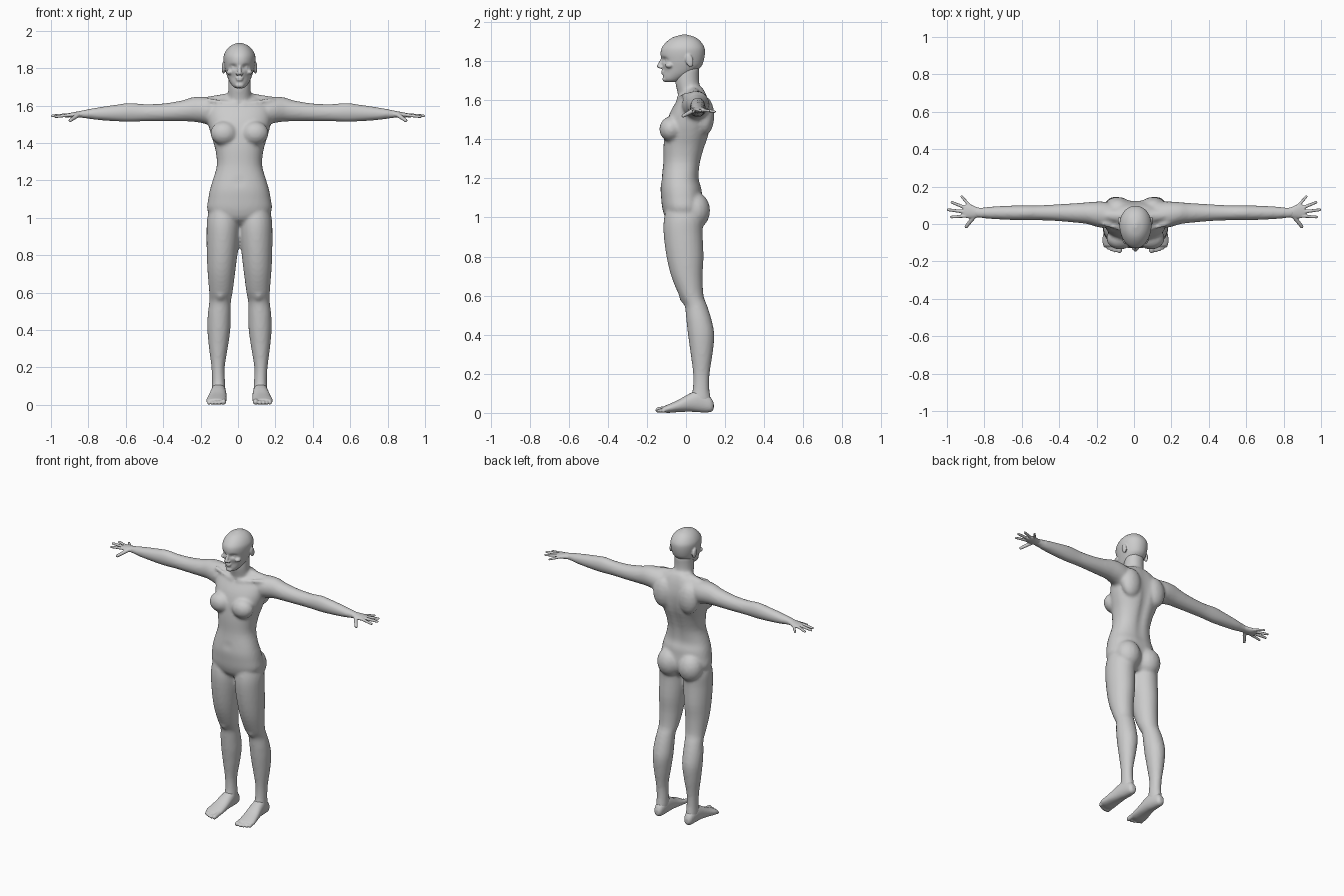
import bpy, bmesh, math
from mathutils import Matrix, Vector

CX = 0.008  # trunk, head and legs sit slightly off the arm-span centre


def skin(bm, rings):
    """Join rings of points into a closed tube."""
    rings = [[bm.verts.new(p) for p in r] for r in rings]
    n = len(rings[0])
    for r, q in zip(rings, rings[1:]):
        for k in range(n):
            bm.faces.new((r[k], r[(k + 1) % n], q[(k + 1) % n], q[k]))
    bm.faces.new(rings[0][::-1])
    bm.faces.new(rings[-1])


def loft(bm, axis, stations, side=1, n=28, e=1.0, steps=3):
    """Smooth skin through rings (t, a0, a1, b0, b1) along one axis."""
    def spline(i, u):
        p = [stations[min(max(i + k, 0), len(stations) - 1)] for k in (-1, 0, 1, 2)]
        return [0.5 * (2 * b + (c - a) * u + (2 * a - 5 * b + 4 * c - d) * u * u
                       + (3 * b - a - 3 * c + d) * u ** 3) for a, b, c, d in zip(*p)]
    rows = [spline(i, k / steps) for i in range(len(stations) - 1) for k in range(steps)]
    rows.append(stations[-1])
    power = lambda v: math.copysign(abs(v) ** e, v)
    rings = []
    for t, a0, a1, b0, b1 in rows:
        ring = []
        for k in range(n):
            w = 2 * math.pi * (k + 0.5) / n
            a = (a0 + a1) / 2 + (a1 - a0) / 2 * power(math.cos(w))
            b = (b0 + b1) / 2 + (b1 - b0) / 2 * power(math.sin(w))
            x, y, z = {'x': (t, a, b), 'y': (a, t, b), 'z': (a, b, t)}[axis]
            ring.append((x * side, y, z))
        rings.append(ring)
    skin(bm, rings)


def turned(bm, profile, matrix, n=14):
    """Spin a (radius, height) profile and place it."""
    angles = [2 * math.pi * k / n for k in range(n)]
    skin(bm, [[matrix @ Vector((r * math.cos(w), r * math.sin(w), h)) for w in angles]
              for r, h in profile])


def ball(bm, c, r, tilt=0):
    arc = [math.pi * (k / 10 - 0.5) for k in range(11)]
    m = Matrix.Translation(c) @ Matrix.Rotation(tilt, 4, 'X') @ Matrix.Diagonal((*r, 1))
    turned(bm, [(max(math.cos(a), 0.04), math.sin(a)) for a in arc], m, 18)


def tube(bm, p, q, r0, r1, side=1):
    """Tapered round-ended rod."""
    p, q = Vector((p[0] * side, *p[1:])), Vector((q[0] * side, *q[1:]))
    arc = [math.pi / 2 * k / 4 for k in range(5)]
    prof = [(r0 * max(math.sin(a), 0.1), -r0 * math.cos(a)) for a in arc]
    prof += [(r1 * max(math.cos(a), 0.1), (q - p).length + r1 * math.sin(a)) for a in arc]
    turned(bm, prof, Matrix.Translation(p) @ (q - p).to_track_quat('Z', 'Y').to_matrix().to_4x4())


def dent(bm, c, s, depth):
    """Push the surface along y with a soft falloff."""
    for v in bm.verts:
        if (v.co.y - 0.01) * c[1] > 0:
            d = ((v.co.x - c[0]) / s[0]) ** 2 + ((v.co.z - c[2]) / s[1]) ** 2
            v.co.y += depth * math.exp(-d)


def finish(name, bm, voxel, smooth, shift=0):
    """Fuse the pieces into one soft surface."""
    me = bpy.data.meshes.new(name)
    bm.to_mesh(me)
    bm.free()
    me.transform(Matrix.Translation((shift, 0, 0)))
    ob = bpy.data.objects.new(name, me)
    bpy.context.collection.objects.link(ob)
    rm = ob.modifiers.new("fuse", 'REMESH')
    rm.mode = 'VOXEL'
    rm.voxel_size = voxel
    rm.use_smooth_shade = True
    sm = ob.modifiers.new("soften", 'SMOOTH')
    sm.factor, sm.iterations = 0.5, smooth


# trunk: (z, front y, back y, half width)
body = bmesh.new()
trunk = [(0.955, -0.05, 0.05, 0.05), (0.99, -0.10, 0.075, 0.13), (1.04, -0.12, 0.09, 0.172),
         (1.10, -0.127, 0.085, 0.167), (1.15, -0.13, 0.08, 0.158), (1.20, -0.125, 0.067, 0.143),
         (1.28, -0.116, 0.075, 0.121), (1.36, -0.115, 0.098, 0.128), (1.42, -0.11, 0.118, 0.145),
         (1.48, -0.10, 0.128, 0.162), (1.54, -0.08, 0.128, 0.17), (1.60, -0.045, 0.115, 0.16),
         (1.64, -0.015, 0.10, 0.11), (1.665, 0.0, 0.085, 0.06)]
loft(body, 'z', [(z, -w, w, f, b) for z, f, b, w in trunk], n=48, e=0.88)
dent(body, (0, 1, 1.40), (0.025, 0.2), -0.014)
dent(body, (0, -1, 1.19), (0.014, 0.014), 0.01)
# neck
loft(body, 'z', [(1.58, -0.08, 0.08, -0.035, 0.10), (1.64, -0.064, 0.064, -0.044, 0.08),
                 (1.70, -0.06, 0.06, -0.056, 0.067), (1.77, -0.06, 0.06, -0.05, 0.07)])

# legs: (z, inner x, outer x, front y, back y)
legs = [(1.09, 0.04, 0.145, -0.09, 0.06), (1.0, 0.006, 0.172, -0.112, 0.085),
        (0.92, 0.003, 0.176, -0.115, 0.085), (0.80, 0.012, 0.175, -0.10, 0.09),
        (0.70, 0.024, 0.170, -0.076, 0.085), (0.60, 0.037, 0.162, -0.035, 0.09),
        (0.55, 0.046, 0.162, -0.007, 0.108), (0.48, 0.047, 0.17, 0.001, 0.13),
        (0.40, 0.049, 0.172, 0.01, 0.145), (0.30, 0.063, 0.163, 0.024, 0.136),
        (0.20, 0.079, 0.150, 0.036, 0.121), (0.12, 0.077, 0.147, 0.034, 0.12),
        (0.07, 0.075, 0.148, 0.02, 0.128), (0.03, 0.08, 0.143, 0.03, 0.13)]
# arms: (x, front y, back y, bottom z, top z)
arms = [(0.08, 0.01, 0.10, 1.54, 1.63), (0.15, -0.02, 0.118, 1.50, 1.645),
        (0.20, -0.015, 0.12, 1.508, 1.648), (0.25, 0.0, 0.116, 1.514, 1.643),
        (0.30, 0.006, 0.112, 1.515, 1.627), (0.40, 0.015, 0.106, 1.515, 1.611),
        (0.50, 0.02, 0.10, 1.515, 1.608), (0.58, 0.02, 0.10, 1.512, 1.614),
        (0.65, 0.021, 0.099, 1.515, 1.605), (0.75, 0.026, 0.094, 1.522, 1.59),
        (0.82, 0.032, 0.088, 1.532, 1.577), (0.86, 0.035, 0.092, 1.535, 1.568)]
for s in (-1, 1):
    ball(body, (s * 0.083, -0.077, 1.452), (0.073, 0.06, 0.064))           # breasts
    ball(body, (s * 0.078, 0.045, 1.035), (0.083, 0.079, 0.095))           # buttocks
    ball(body, (s * 0.095, 0.095, 1.52), (0.07, 0.05, 0.10))               # shoulder blades
    ball(body, (s * 0.102, 0.0, 0.60), (0.03, 0.036, 0.045))               # kneecaps
    tube(body, (0.05, 0.04, 1.633), (0.2, 0.05, 1.608), 0.035, 0.034, s)   # trapezius
    tube(body, (0.02, -0.04, 1.605), (0.17, 0.0, 1.63), 0.011, 0.011, s)   # collarbones
    loft(body, 'z', legs, s)
    # arms stay centred on x = 0, so undo the trunk shift
    loft(body, 'x', [(t - s * CX, *r) for t, *r in arms], s)
finish("body", body, 0.01, 4, CX)

# hands: palm plus (base x, base y, tip x, tip y, tip z, radius) for each finger
fingers = [(0.855, 0.04, 0.897, -0.014, 1.52, 0.011), (0.90, 0.043, 0.977, 0.037, 1.54, 0.0085),
           (0.905, 0.065, 0.993, 0.076, 1.545, 0.009), (0.90, 0.086, 0.974, 0.116, 1.545, 0.0085),
           (0.88, 0.100, 0.922, 0.147, 1.541, 0.008)]
for name, s in (("left_hand", 1), ("right_hand", -1)):
    hand = bmesh.new()
    loft(hand, 'x', [(0.815, 0.037, 0.084, 1.536, 1.573), (0.845, 0.033, 0.092, 1.535, 1.57),
                     (0.875, 0.03, 0.105, 1.534, 1.565), (0.90, 0.033, 0.105, 1.537, 1.56),
                     (0.915, 0.045, 0.092, 1.541, 1.557)], s)
    for bx, by, tx, ty, tz, r in fingers:
        tube(hand, (bx, by, 1.549), (tx, ty, tz), r * 1.1, r * 0.85, s)
    finish(name, hand, 0.004, 1)

# feet: (y, inner x, outer x, bottom z, top z)
sole = [(0.142, 0.098, 0.125, 0.02, 0.05), (0.125, 0.084, 0.14, 0.004, 0.08),
        (0.07, 0.074, 0.15, 0.003, 0.115), (0.02, 0.07, 0.158, 0.006, 0.10),
        (-0.04, 0.069, 0.17, 0.004, 0.066), (-0.09, 0.07, 0.178, 0.0, 0.044),
        (-0.118, 0.076, 0.17, 0.003, 0.032)]
toes = [(0.086, -0.141, 0.015), (0.109, -0.142, 0.0105), (0.128, -0.136, 0.0105),
        (0.146, -0.127, 0.010), (0.163, -0.116, 0.010)]
for name, s in (("left_foot", 1), ("right_foot", -1)):
    foot = bmesh.new()
    loft(foot, 'y', sole, s, e=0.9)
    for x, y, r in toes:
        tube(foot, (x, -0.09, 0.022), (x, y, r), r, r, s)
    finish(name, foot, 0.005, 1, CX)

# head: (z, front y, back y, half width), then carved eye sockets and cheeks
head = bmesh.new()
skull = [(1.692, -0.10, -0.05, 0.022), (1.705, -0.114, -0.02, 0.04), (1.735, -0.118, 0.035, 0.059),
         (1.77, -0.122, 0.076, 0.072), (1.80, -0.126, 0.09, 0.08), (1.84, -0.13, 0.097, 0.086),
         (1.87, -0.123, 0.094, 0.084), (1.90, -0.098, 0.075, 0.068), (1.922, -0.066, 0.047, 0.043),
         (1.935, -0.022, 0.007, 0.01)]
loft(head, 'z', [(z, -w, w, f, b) for z, f, b, w in skull], n=60, e=0.94, steps=5)
for v in head.verts:
    if v.co.y < 0:
        v.co.x *= 1 + v.co.y * 0.9
for s in (-1, 1):
    dent(head, (s * 0.034, -1, 1.806), (0.018, 0.012), 0.018)
    dent(head, (s * 0.035, -1, 1.75), (0.018, 0.02), 0.006)
for s in (-1, 1):
    ball(head, (s * 0.033, -0.092, 1.805), (0.014, 0.014, 0.010))          # eyes
    ball(head, (s * 0.011, -0.129, 1.769), (0.009, 0.011, 0.008))          # nostrils
    ball(head, (s * 0.086, 0.018, 1.802), (0.009, 0.02, 0.034), 0.25)      # ears
    ball(head, (s * 0.052, -0.085, 1.778), (0.018, 0.022, 0.014))          # cheekbones
tube(head, (0, -0.118, 1.815), (0, -0.138, 1.774), 0.008, 0.011)           # nose
ball(head, (0, -0.117, 1.748), (0.022, 0.011, 0.006))                      # upper lip
ball(head, (0, -0.116, 1.737), (0.019, 0.011, 0.006))                      # lower lip
ball(head, (0, -0.105, 1.708), (0.024, 0.016, 0.015))                      # chin
finish("head", head, 0.005, 1, CX)
